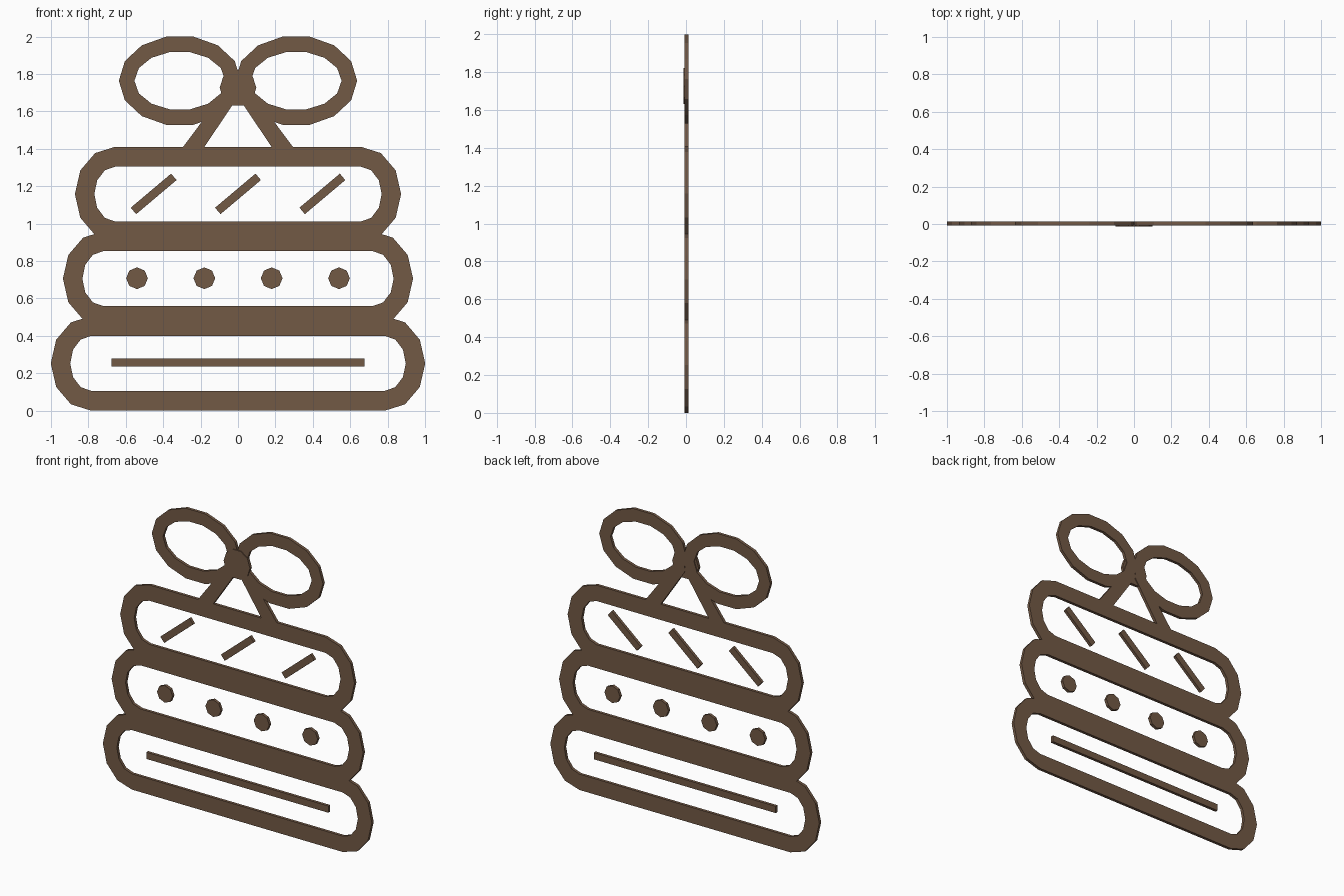
import bpy, bmesh
from math import cos, sin, pi

if "Cube" in bpy.data.objects:
    bpy.data.objects.remove(bpy.data.objects["Cube"])

FRONT, BACK = -0.007, 0.013      # plate thickness along y

mat = bpy.data.materials.new("chocolate_brown")
mat.diffuse_color = (0.17, 0.10, 0.06, 1)
mat.use_nodes = True
mat.node_tree.nodes["Principled BSDF"].inputs["Base Color"].default_value = mat.diffuse_color


def finish(name, bm):
    bmesh.ops.recalc_face_normals(bm, faces=bm.faces)
    me = bpy.data.meshes.new(name)
    bm.to_mesh(me)
    bm.free()
    me.materials.append(mat)
    ob = bpy.data.objects.new(name, me)
    bpy.context.collection.objects.link(ob)
    return ob


def plate(name, pts, y0=FRONT, y1=BACK):
    """Solid flat plate from an (x, z) outline."""
    bm = bmesh.new()
    f = [bm.verts.new((x, y0, z)) for x, z in pts]
    b = [bm.verts.new((x, y1, z)) for x, z in pts]
    bm.faces.new(f)
    bm.faces.new(b[::-1])
    for i in range(len(pts)):
        j = (i + 1) % len(pts)
        bm.faces.new((f[i], f[j], b[j], b[i]))
    return finish(name, bm)


def frame(name, outer, inner):
    """Flat ring between two outlines with equal point counts."""
    bm = bmesh.new()
    loops = [[bm.verts.new((x, y, z)) for x, z in pts]
             for pts, y in ((outer, FRONT), (outer, BACK), (inner, BACK), (inner, FRONT))]
    n = len(outer)
    for k in range(4):
        a, b = loops[k], loops[(k + 1) % 4]
        for i in range(n):
            j = (i + 1) % n
            bm.faces.new((a[i], a[j], b[j], b[i]))
    return finish(name, bm)


def ellipse(cx, cz, rx, rz, n):
    return [(cx + rx * cos(2 * pi * i / n), cz + rz * sin(2 * pi * i / n)) for i in range(n)]


def pill(half, cz, rx, rz):
    """Straight run of +-half with elliptical ends, six segments each."""
    right = [(half + rx * cos(a), cz + rz * sin(a))
             for a in (-pi / 2 + pi * i / 6 for i in range(7))]
    left = [(-x, z) for x, z in reversed(right)]
    return right + left


# Three cake tiers
for name, half, cz in (("bottom_tier", 0.785, 0.253),
                       ("middle_tier", 0.72, 0.706),
                       ("top_tier", 0.656, 1.158)):
    frame(name, pill(half, cz, 0.216, 0.253), pill(half, cz, 0.112, 0.147))

# Decorations: bar, dots, slanted strokes
plate("bottom_bar", [(-0.677, 0.235), (0.677, 0.235), (0.677, 0.28), (-0.677, 0.28)])
for i in range(4):
    plate(f"middle_dot_{i + 1}", ellipse(-0.54 + 0.36 * i, 0.708, 0.058, 0.058, 8))
ux, uz, nx, nz = 0.108, 0.091, -0.0145, 0.0172
for i in range(3):
    cx, cz = -0.451 + 0.451 * i, 1.159
    plate(f"top_stroke_{i + 1}", [(cx + s * ux + t * nx, cz + s * uz + t * nz)
                                  for s, t in ((-1, -1), (1, -1), (1, 1), (-1, 1))])

# Bow: two loops, two tails and a raised knot
for side, s in (("left", -1), ("right", 1)):
    frame(f"bow_loop_{side}", ellipse(s * 0.311, 1.764, 0.326, 0.242, 14),
          ellipse(s * 0.311, 1.764, 0.243, 0.157, 14))
    plate(f"bow_tail_{side}", [(s * x, z) for x, z in
                               ((-0.015, 1.70), (0.2, 1.38), (0.316, 1.38), (0.07, 1.71))])
plate("bow_knot", ellipse(0, 1.726, 0.098, 0.1, 10), -0.013, 0.007)
